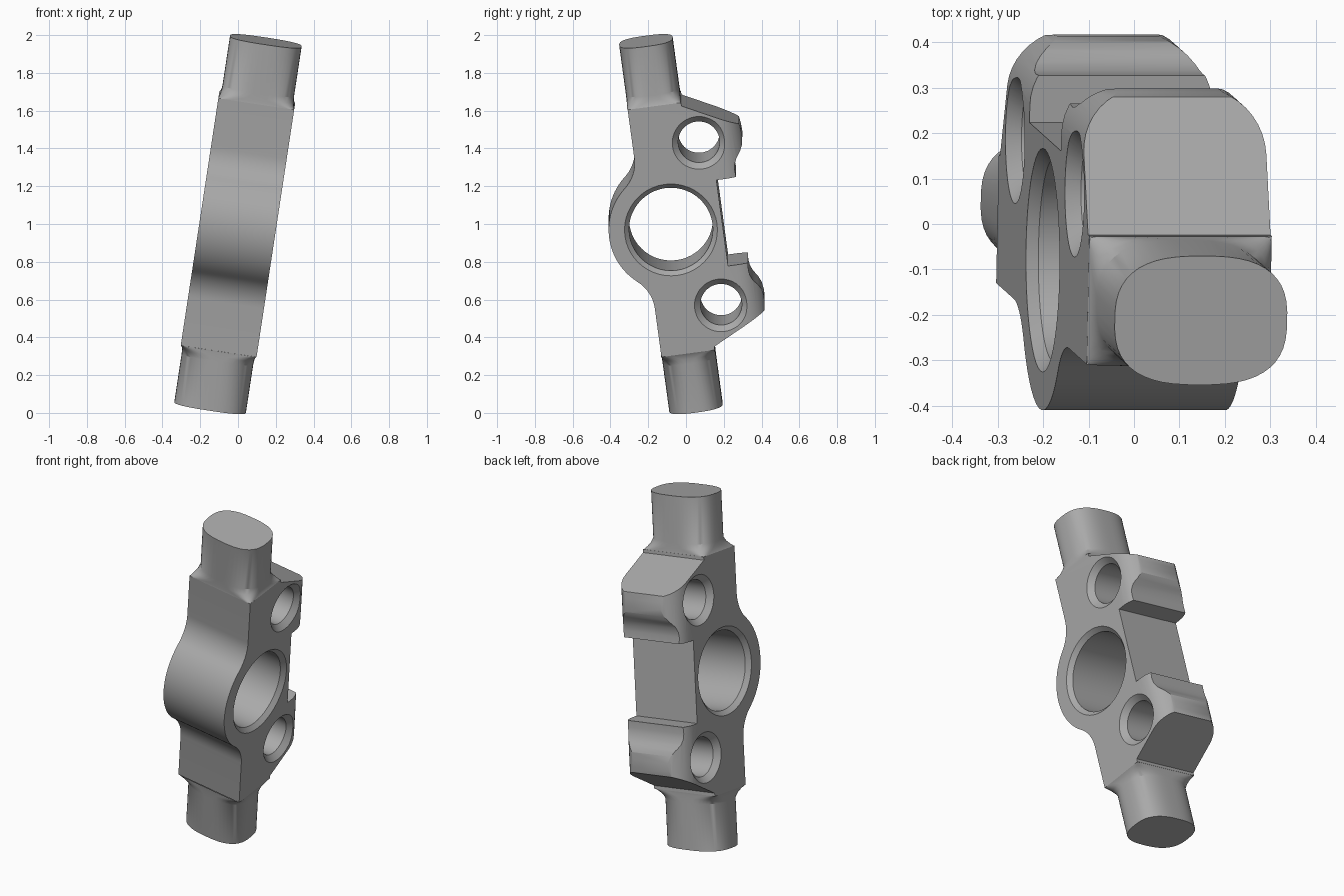
import bpy
import bmesh
from math import sin, cos, pi, radians, copysign
from mathutils import Matrix, Vector

cube = bpy.data.objects.get("Cube")
if cube:
    bpy.data.objects.remove(cube, do_unlink=True)

# One plain metal colour
metal = bpy.data.materials.new("grey_metal")
metal.use_nodes = True
GREY = (0.4, 0.4, 0.4, 1)
metal.diffuse_color = GREY
metal.node_tree.nodes["Principled BSDF"].inputs["Base Color"].default_value = GREY

HALF_WIDTH = 0.203
CENTRE = -0.079        # depth of the main bore and stud axis
# Local frame: x across, y depth, z along the part; then the part is tilted
TILT = (Matrix.Translation((0, 0, 1)) @ Matrix.Rotation(radians(8.65), 4, "Y")
        @ Matrix.Rotation(radians(7.7), 4, "X") @ Matrix.Translation((0, 0, 0.01)))


def loft(name, rings, cap_start=True):
    """Skin a list of equal-length point rings."""
    bm = bmesh.new()
    loops = [[bm.verts.new(p) for p in ring] for ring in rings]
    n = len(loops[0])
    for a, b in zip(loops, loops[1:]):
        for i in range(n):
            j = (i + 1) % n
            bm.faces.new((a[i], a[j], b[j], b[i]))
    if cap_start:
        bm.faces.new(loops[0][::-1])
    bm.faces.new(loops[-1])
    bmesh.ops.recalc_face_normals(bm, faces=bm.faces)
    mesh = bpy.data.meshes.new(name)
    bm.to_mesh(mesh)
    bm.free()
    mesh.materials.append(metal)
    obj = bpy.data.objects.new(name, mesh)
    bpy.context.collection.objects.link(obj)
    return obj


def arc(cx, cy, r, start, end, steps):
    angles = [radians(start + (end - start) * i / steps) for i in range(steps + 1)]
    return [(cx + r * cos(a), cy + r * sin(a)) for a in angles]


def activate(obj):
    bpy.ops.object.select_all(action="DESELECT")
    obj.select_set(True)
    bpy.context.view_layer.objects.active = obj


def boolean(target, tool, operation):
    activate(target)
    mod = target.modifiers.new("cut", "BOOLEAN")
    mod.object, mod.operation, mod.solver = tool, operation, "EXACT"
    bpy.ops.object.modifier_apply(modifier=mod.name)
    bpy.data.objects.remove(tool, do_unlink=True)


def finish(obj):
    obj.data.transform(TILT)
    activate(obj)
    bpy.ops.object.shade_smooth_by_angle(angle=radians(30))


# Body side profile: upper half (depth, length), then mirrored lengthwise
half = [(0.195, 0.232), (0.3, 0.232), (0.298, 0.27), (0.302, 0.30), (0.315, 0.33),
        (0.338, 0.36), (0.353, 0.39), (0.36, 0.43), (0.358, 0.47), (0.352, 0.505),
        (0.065, 0.65), (0.065, 0.668), (-0.22, 0.668)]
half += arc(-0.42, 0.406, 0.2, 0, -50, 10)
half += arc(CENTRE, 0, 0.33, 130, 180, 12)[1:]
profile = half + [(y, -z) for y, z in half[-2::-1]]
body = loft("body", [[(x, y, z) for y, z in profile] for x in (-0.26, 0.26)])

# Cross-section that sets the width and rounds the rear corners of the lugs
R, BACK = 0.135, 0.368
section = [(HALF_WIDTH, -0.5)] + arc(HALF_WIDTH - R, BACK - R, R, 0, 90, 10)
section += [(-x, y) for x, y in section[::-1]]
boolean(body, loft("width_cutter", [[(x, y, z) for x, y in section] for z in (-0.8, 0.8)]),
        "INTERSECT")

# Main bore and two lug bores, chamfered at both ends
for y, z, r, chamfer in ((CENTRE, 0, 0.222, 0.024),
                         (0.13, 0.442, 0.11, 0.031), (0.13, -0.436, 0.11, 0.031)):
    rings = []
    for x, radius in ((-HALF_WIDTH - chamfer, r + 2 * chamfer), (-HALF_WIDTH + chamfer, r),
                      (HALF_WIDTH - chamfer, r), (HALF_WIDTH + chamfer, r + 2 * chamfer)):
        rings.append([(x, p, q) for p, q in arc(y, z, radius, 0, 360, 48)[:-1]])
    boolean(body, loft("bore_cutter", rings), "DIFFERENCE")
finish(body)


def oval(a, b, power, z):
    """Superellipse ring around the stud axis."""
    ring = []
    for i in range(48):
        t = 2 * pi * (i + 0.5) / 48
        c, s = cos(t), sin(t)
        ring.append((a * copysign(abs(c) ** (2 / power), c),
                     CENTRE + b * copysign(abs(s) ** (2 / power), s), z))
    return ring


# Oval end studs, blended into the rectangular body ends
for name, side in (("upper_stud", 1), ("lower_stud", -1)):
    levels = ((0.668, 0.203, 30), (0.68, 0.198, 8), (0.698, 0.194, 4),
              (0.725, 0.192, 2.7), (0.989, 0.192, 2.7))
    finish(loft(name, [oval(a, 0.143, n, side * z) for z, a, n in levels], cap_start=False))
